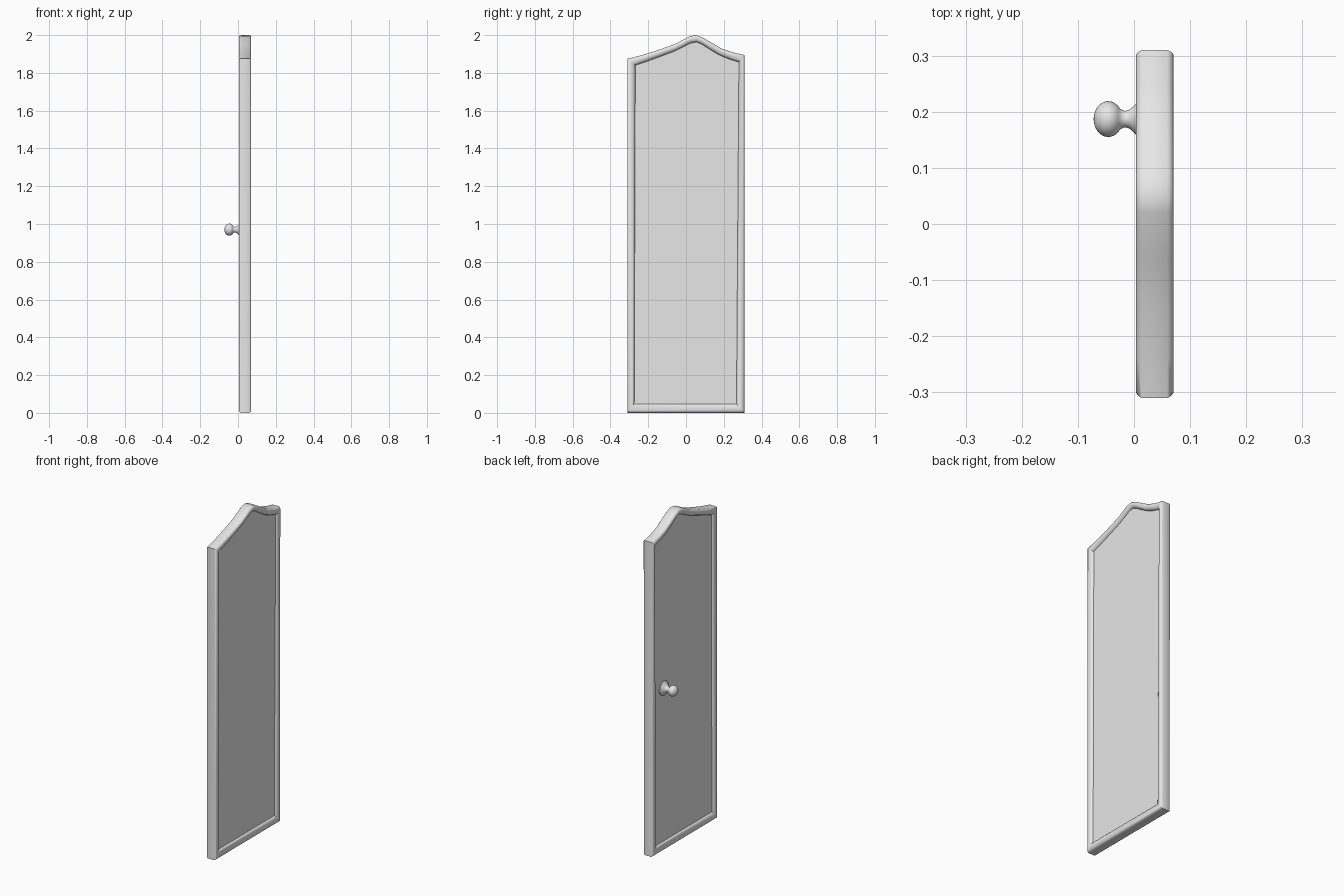
import bpy
import bmesh
import math
from mathutils import Vector

cube = bpy.data.objects.get("Cube")
if cube:
    bpy.data.objects.remove(cube, do_unlink=True)

grey = bpy.data.materials.new("light_grey")
grey.use_nodes = True
grey.diffuse_color = (0.8, 0.8, 0.8, 1)
grey.node_tree.nodes["Principled BSDF"].inputs["Base Color"].default_value = (0.8, 0.8, 0.8, 1)


def finish(name, bm, angle):
    """Turn a bmesh into a smooth shaded object."""
    bmesh.ops.recalc_face_normals(bm, faces=bm.faces)
    mesh = bpy.data.meshes.new(name)
    bm.to_mesh(mesh)
    bm.free()
    mesh.materials.append(grey)
    obj = bpy.data.objects.new(name, mesh)
    bpy.context.collection.objects.link(obj)
    bpy.ops.object.select_all(action="DESELECT")
    obj.select_set(True)
    bpy.context.view_layer.objects.active = obj
    bpy.ops.object.shade_smooth_by_angle(angle=math.radians(angle))
    return obj


def bridge(bm, a, b):
    n = len(a)
    for i in range(n):
        bm.faces.new((a[i], a[(i + 1) % n], b[(i + 1) % n], b[i]))


# Outer and inner outlines of the door frame as matching (y, z) points
OUTER = [(-.31, 0), (.31, 0), (.31, 1.895), (.25, 1.908), (.19, 1.928), (.135, 1.96), (.09, 1.986),
         (.055, 2), (.02, 1.994), (-.06, 1.952), (-.15, 1.92), (-.24, 1.892), (-.31, 1.875)]
INNER = [(-.274, .048), (.267, .048), (.28, 1.857), (.23, 1.872), (.175, 1.895), (.125, 1.925), (.085, 1.951),
         (.055, 1.963), (.025, 1.957), (-.055, 1.917), (-.14, 1.885), (-.22, 1.856), (-.268, 1.84)]

FRONT, BACK = .004, .07
MID, HALF = (FRONT + BACK) / 2, (BACK - FRONT) / 2

# Half moulding section: share of the way inward, depth from the middle
section = [(0, HALF - .01), (.1, HALF - .004), (.25, HALF), (.5, HALF),
           (.72, HALF - .002), (.88, HALF - .007), (1, HALF - .016)]
section = [(t, -d) for t, d in reversed(section)] + section

# Frame, swept around the outline
bm = bmesh.new()
rings = []
for t, d in section:
    rings.append([bm.verts.new((MID + d, *Vector(o).lerp(Vector(i), t)))
                  for o, i in zip(OUTER, INNER)])
for a, b in zip(rings, rings[1:]):
    bridge(bm, a, b)
bridge(bm, rings[-1], rings[0])
finish("door_frame", bm, 40)

# Recessed panel filling the frame
bm = bmesh.new()
caps = [[bm.verts.new((MID + s * (HALF - .015), y, z)) for y, z in INNER] for s in (-1, 1)]
bridge(bm, *caps)
for cap in caps:
    bm.faces.new(cap)
finish("door_panel", bm, 30)

# Knob: rosette, neck and ball turned around one axis, as (x, radius)
profile = [(.022, .042), (.014, .042), (.010, .037), (.004, .028), (-.003, .021),
           (-.010, .016), (-.016, .0145), (-.022, .017)]
for k in range(11):
    a = math.radians(35 + k * 14.5)
    profile.append((-.046 + .026 * math.cos(a), .032 * math.sin(a)))
profile[-1] = (-.072, 0)
bm = bmesh.new()
verts = [bm.verts.new((x, .187 + r, .97)) for x, r in profile]
edges = [bm.edges.new(p) for p in zip(verts, verts[1:])]
bmesh.ops.spin(bm, geom=verts + edges, cent=(0, .187, .97), axis=(1, 0, 0),
               angle=math.tau, steps=32, use_merge=True)
bmesh.ops.remove_doubles(bm, verts=bm.verts, dist=1e-5)
finish("door_knob", bm, 50)
